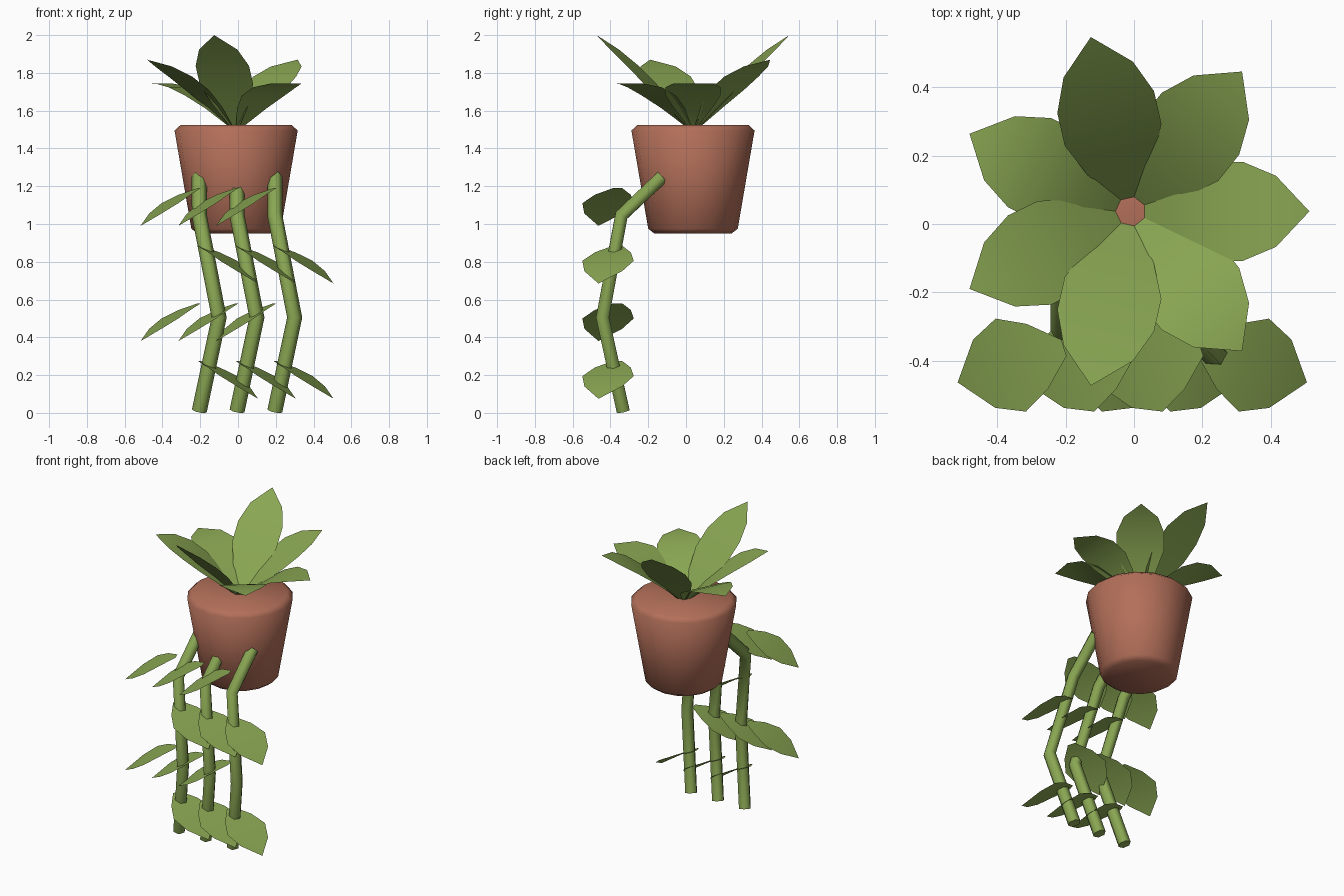
import bpy, math
from mathutils import Vector

if "Cube" in bpy.data.objects:
    bpy.data.objects.remove(bpy.data.objects["Cube"])


def material(name, rgb):
    m = bpy.data.materials.new(name)
    m.diffuse_color = (*rgb, 1)
    m.use_nodes = True
    m.node_tree.nodes["Principled BSDF"].inputs["Base Color"].default_value = m.diffuse_color
    return m


CLAY = material("terracotta", (0.45, 0.16, 0.10))
GREEN = material("leaf green", (0.25, 0.38, 0.085))


def add_mesh(name, verts, faces, mat, flat_ngons=False):
    me = bpy.data.meshes.new(name)
    me.from_pydata([tuple(v) for v in verts], [], faces)
    me.materials.append(mat)
    for p in me.polygons:
        p.use_smooth = not (flat_ngons and len(p.vertices) > 4)
    ob = bpy.data.objects.new(name, me)
    bpy.context.collection.objects.link(ob)
    return ob


def skin(rings):
    """Join equal rings (listed bottom to top, counter-clockwise) and cap both ends."""
    n = len(rings[0])
    verts = [v for r in rings for v in r]
    faces = []
    for k in range(len(rings) - 1):
        for i in range(n):
            j = (i + 1) % n
            faces.append((k * n + i, k * n + j, (k + 1) * n + j, (k + 1) * n + i))
    faces.append(tuple(reversed(range(n))))
    faces.append(tuple(range((len(rings) - 1) * n, len(rings) * n)))
    return verts, faces


def leaf(name, base, angle, stations):
    """Thin blade: stations are (distance out, half width, height offset), last one is the tip."""
    d = Vector((math.cos(angle), math.sin(angle), 0))
    p = Vector((-d.y, d.x, 0))
    up = Vector((0, 0, 1))
    base = Vector(base)
    verts = []
    for u, w, h in stations[:-1]:
        c = base + d * u + up * h
        verts += [c - p * w, c + p * w]
    u, _, h = stations[-1]
    verts.append(base + d * u + up * h)
    n = len(stations) - 1
    faces = [(2 * i, 2 * i + 2, 2 * i + 3, 2 * i + 1) for i in range(n - 1)]
    faces.append((2 * n - 2, 2 * n, 2 * n - 1))
    add_mesh(name, verts, faces, GREEN)


# Pot: turned profile with bevelled rim and foot
CX, CY = -0.01, 0.037
SIDES = 16
profile = [(0.205, 0.95), (0.237, 0.975), (0.326, 1.495), (0.293, 1.525)]
rings = [[(CX + r * math.cos(2 * math.pi * i / SIDES),
           CY + r * math.sin(2 * math.pi * i / SIDES), z) for i in range(SIDES)]
         for r, z in profile]
add_mesh("pot", *skin(rings), CLAY)

# Crown: seven leaves, rising to three repeating heights
widths = [0.028, 0.10, 0.145, 0.145, 0.104, 0]
curves = [(0.52, 0.30), (0.56, 0.21), (0.60, 0.12)]
for i in range(7):
    a, b = curves[i % 3]
    st = []
    for k, w in enumerate(widths):
        t = k / 5
        st.append((0.035 + 0.488 * t, w, a * t - b * t * t))
    leaf(f"crown_leaf_{i + 1}", (CX, CY, 1.52), 2 * math.pi * i / 7, st)

# Hanging vines: six-sided bent stems with alternating leaves
path = [(0, -0.333, 0.01), (0.105, -0.442, 0.505), (0, -0.342, 1.045), (0, -0.125, 1.25)]
vine_widths = [0.025, 0.10, 0.143, 0.105, 0]
lean = math.atan2(0.31, 0.95)
for v in range(3):
    x0 = -0.205 + 0.2 * v
    pts = [Vector((x0 + x, y, z)) for x, y, z in path]
    rings = []
    for i, pt in enumerate(pts):
        t = Vector()
        if i > 0:
            t += (pt - pts[i - 1]).normalized()
        if i < len(pts) - 1:
            t += (pts[i + 1] - pt).normalized()
        t.normalize()
        ax = Vector((1, 0, 0))
        ax = (ax - t * ax.dot(t)).normalized()
        ay = t.cross(ax)
        rings.append([pt + 0.04 * (ax * math.cos(k * math.pi / 3) + ay * math.sin(k * math.pi / 3))
                      for k in range(6)])
    add_mesh(f"vine_stem_{v + 1}", *skin(rings), GREEN, flat_ngons=True)

    for n, z in enumerate((1.19, 0.885, 0.58, 0.275)):
        angle = math.pi + lean if n % 2 == 0 else -lean
        st = []
        for k, w in enumerate(vine_widths):
            t = k / 4
            st.append((0.327 * t, w, -0.12 * t - 0.08 * t * t))
        leaf(f"vine_{v + 1}_leaf_{n + 1}", (x0, -0.362, z), angle, st)
